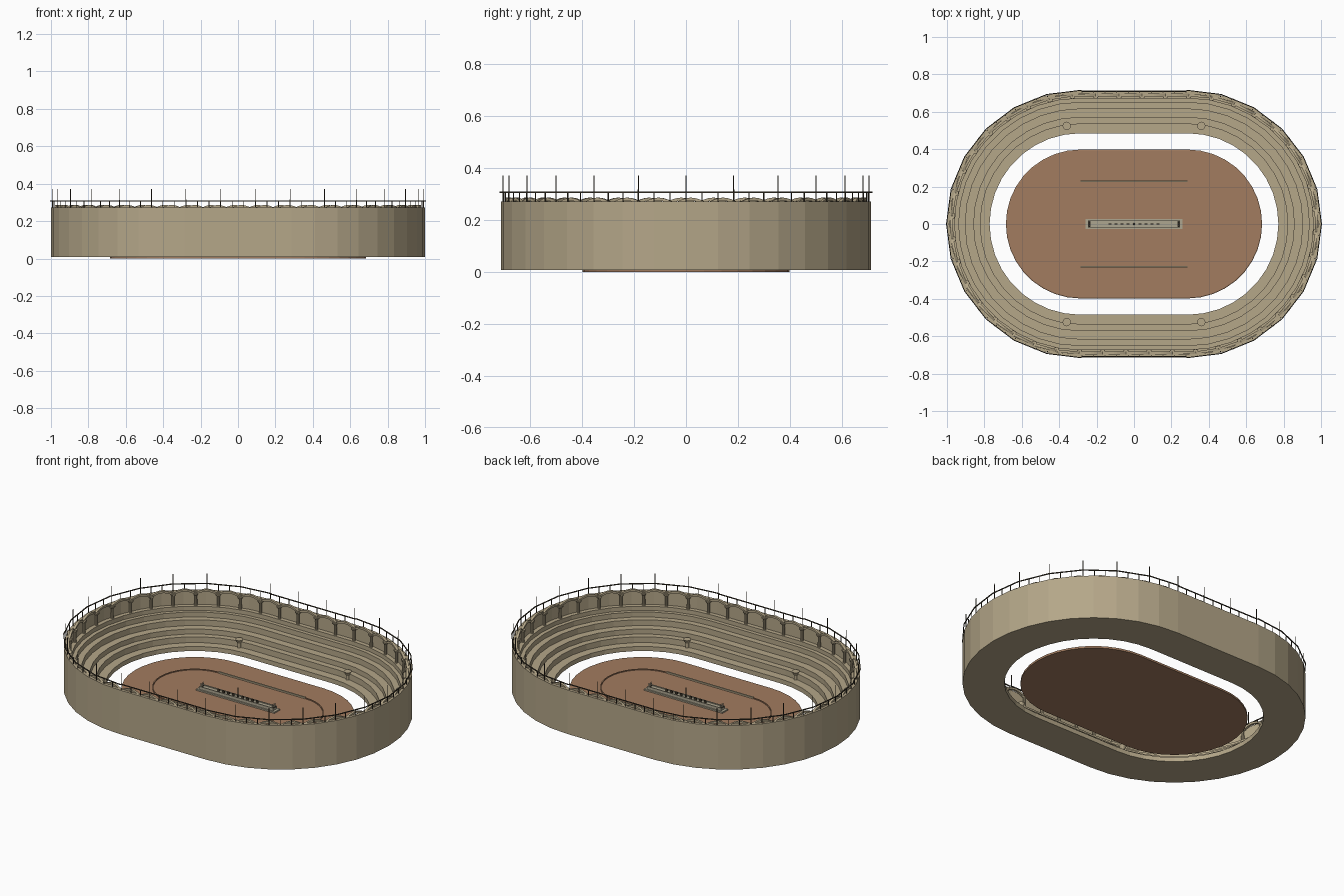
import bpy, bmesh, math
from mathutils import Matrix, Vector

if "Cube" in bpy.data.objects:
    bpy.data.objects.remove(bpy.data.objects["Cube"])

HALF = 0.287   # half length of the straight sides
SEG = 18       # facets per rounded end

def material(name, rgb):
    m = bpy.data.materials.new(name)
    m.diffuse_color = (*rgb, 1)
    m.use_nodes = True
    m.node_tree.nodes["Principled BSDF"].inputs["Base Color"].default_value = m.diffuse_color
    return m

STONE = material("tan_stone", (0.46, 0.385, 0.25))
SAND = material("brown_sand", (0.36, 0.20, 0.115))
WOOD = material("dark_wood", (0.06, 0.048, 0.03))
GREY = material("grey_stone", (0.42, 0.38, 0.28))

def finish(name, bm, mat):
    bmesh.ops.recalc_face_normals(bm, faces=bm.faces)
    me = bpy.data.meshes.new(name)
    bm.to_mesh(me)
    bm.free()
    me.materials.append(mat)
    ob = bpy.data.objects.new(name, me)
    bpy.context.collection.objects.link(ob)
    return ob

def outline(r):
    pts = []
    for cx, start in ((HALF, -math.pi / 2), (-HALF, math.pi / 2)):
        for i in range(SEG + 1):
            a = start + math.pi * i / SEG
            pts.append((cx + r * math.cos(a), r * math.sin(a)))
    return pts

def oval(name, profile, mat, solid=False):
    """Sweep an (r, z) profile round the oval; closed ring, or capped solid."""
    bm = bmesh.new()
    rings = [[bm.verts.new((x, y, z)) for x, y in outline(r)] for r, z in profile]
    pairs = list(zip(rings, rings[1:]))
    if solid:
        bm.faces.new(rings[0])
        bm.faces.new(rings[-1])
    else:
        pairs.append((rings[-1], rings[0]))
    for a, b in pairs:
        n = len(a)
        for i in range(n):
            j = (i + 1) % n
            bm.faces.new((a[i], a[j], b[j], b[i]))
    return finish(name, bm, mat)

def station(t, r):
    """Point and tangent angle at fraction t of the oval, starting at x=0, y=-r."""
    s = (t % 1) * (4 * HALF + 2 * math.pi * r)
    arc = math.pi * r
    if s < HALF:
        return s, -r, 0
    s -= HALF
    if s < arc:
        a = s / r - math.pi / 2
        return HALF + r * math.cos(a), r * math.sin(a), a + math.pi / 2
    s -= arc
    if s < 2 * HALF:
        return HALF - s, r, math.pi
    s -= 2 * HALF
    if s < arc:
        a = s / r + math.pi / 2
        return -HALF + r * math.cos(a), r * math.sin(a), a + math.pi / 2
    return -HALF + s - arc, -r, 0

def cone(bm, x, y, z0, z1, r0, r1, sides=8):
    bmesh.ops.create_cone(bm, cap_ends=True, segments=sides, radius1=r0, radius2=r1,
                          depth=z1 - z0, matrix=Matrix.Translation((x, y, (z0 + z1) / 2)))

def box(bm, c, size, angle=0):
    bmesh.ops.create_cube(bm, size=1, matrix=Matrix.Translation(c)
                          @ Matrix.Rotation(angle, 4, 'Z') @ Matrix.Diagonal((*size, 1)))

# Stands: podium, stepped seats, gallery floor and outer wall
steps = [(0.535, 0.07), (0.57, 0.10), (0.615, 0.135), (0.65, 0.165), (0.672, 0.19)]
profile = [(0.713, 0.008), (0.713, 0.272), (0.697, 0.272), (0.697, 0.19)]
seats = [(0.485, 0.008), (0.485, 0.035)]
z = 0.035
for r, top in steps:
    seats += [(r, z), (r, top)]
    z = top
oval("stands", profile + seats[::-1], STONE)

# Arena floor
oval("arena_floor", [(0.398, 0), (0.398, 0.012), (0.393, 0.015)], SAND, True)
# Track kerb: sand-coloured oval with pale straights
oval("track_kerb", [(0.226, 0.012), (0.226, 0.02), (0.232, 0.02), (0.232, 0.012)], SAND)
bm = bmesh.new()
for s in (-1, 1):
    box(bm, (0, s * 0.228, 0.018), (2 * HALF, 0.009, 0.012))
finish("kerb_straights", bm, STONE)

# Gallery columns with bases and capitals
COLS = 44
bm = bmesh.new()
for i in range(COLS):
    x, y, a = station((i + 0.65) / COLS, 0.684)
    cone(bm, x, y, 0.185, 0.25, 0.009, 0.008, 10)
    cone(bm, x, y, 0.25, 0.258, 0.009, 0.014, 10)
    box(bm, (x, y, 0.261), (0.026, 0.022, 0.007), a)
finish("gallery_columns", bm, STONE)

# Scalloped arches resting on the columns
bm = bmesh.new()
for i in range(COLS):
    p = Vector(station((i + 0.65) / COLS, 0.69)[:2])
    q = Vector(station((i + 1.65) / COLS, 0.69)[:2])
    d = (q - p).normalized()
    nrm = Vector((d.y, -d.x)) * 0.007
    prev = None
    for k in range(9):
        u = k / 8
        c = p.lerp(q, u)
        h = math.sin(math.pi * u)
        ring = [bm.verts.new((c.x + s * nrm.x, c.y + s * nrm.y, zz)) for s, zz in
                ((-1, 0.254 + 0.02 * h), (1, 0.254 + 0.02 * h),
                 (1, 0.266 + 0.02 * h), (-1, 0.266 + 0.02 * h))]
        if prev:
            for m in range(4):
                n = (m + 1) % 4
                bm.faces.new((prev[m], prev[n], ring[n], ring[m]))
        else:
            bm.faces.new(ring)
        prev = ring
    bm.faces.new(prev)
finish("gallery_arches", bm, STONE)

# Rim masts, rail posts and straight rail lengths
MASTS = 30
bm = bmesh.new()
for i in range(MASTS):
    x, y, a = station((i + 0.5) / MASTS, 0.704)
    cone(bm, x, y, 0.215, 0.372, 0.0025, 0.002, 6)
finish("masts", bm, WOOD)
bm = bmesh.new()
for i in range(MASTS * 3):
    x, y, a = station((i + 0.5) / MASTS / 3, 0.704)
    cone(bm, x, y, 0.265, 0.307, 0.0025, 0.0025, 6)
for i in range(MASTS):
    x, y, a = station((i + 1) / MASTS, 0.709)
    box(bm, (x, y, 0.307), (0.188, 0.005, 0.005), a)
finish("rim_railing", bm, WOOD)

# Four bowls on the podium
bm = bmesh.new()
for sx in (-1, 1):
    for sy in (-1, 1):
        x, y = sx * 0.36, sy * 0.525
        cone(bm, x, y, 0.03, 0.065, 0.009, 0.009, 12)
        cone(bm, x, y, 0.062, 0.085, 0.010, 0.022, 12)
finish("podium_bowls", bm, STONE)

# Central barrier with kerbs, end cones and a row of small posts
bm = bmesh.new()
box(bm, (0, 0, 0.017), (0.52, 0.052, 0.012))
box(bm, (0, 0, 0.024), (0.49, 0.036, 0.022))
for s in (-1, 1):
    box(bm, (0, s * 0.016, 0.037), (0.49, 0.005, 0.006))
    for k in (-1, 0, 1):
        cone(bm, s * 0.238, k * 0.011, 0.03, 0.06, 0.006, 0.001)
finish("central_barrier", bm, GREY)
bm = bmesh.new()
for i in range(-4, 5):
    if i:
        box(bm, (i * 0.032, 0, 0.041), (0.014, 0.007, 0.014))
cone(bm, 0, 0, 0.03, 0.09, 0.006, 0.002, 4)
for s in (-1, 1):
    box(bm, (s * 0.238, 0, 0.037), (0.01, 0.034, 0.006))
finish("barrier_ornaments", bm, WOOD)
